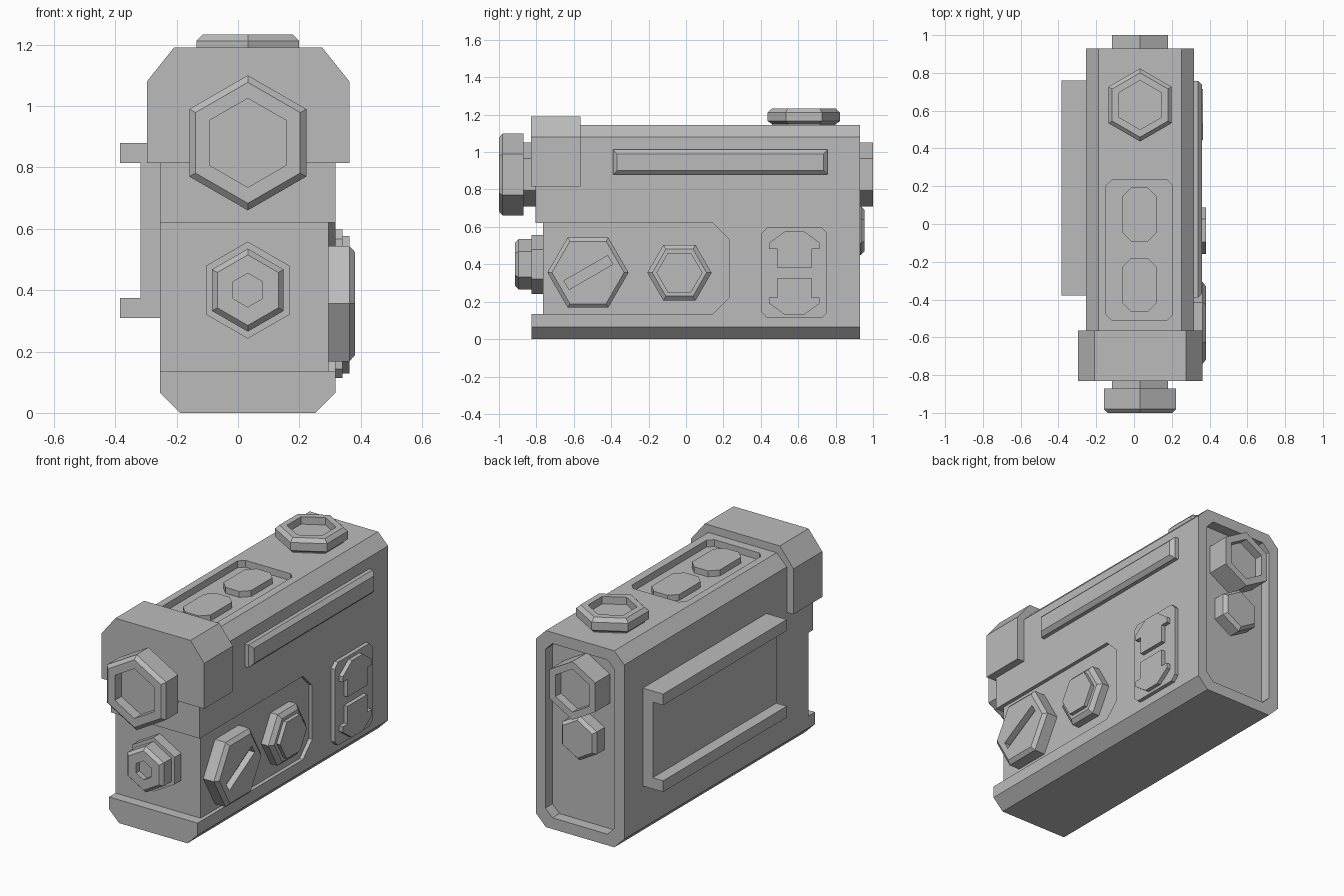
import bpy, bmesh, math
from mathutils import Vector

old = bpy.data.objects.get("Cube")
if old:
    bpy.data.objects.remove(old, do_unlink=True)

GREY = (0.5, 0.5, 0.5, 1)
mat = bpy.data.materials.new("plain grey")
mat.use_nodes = True
mat.diffuse_color = GREY
mat.node_tree.nodes["Principled BSDF"].inputs["Base Color"].default_value = GREY

MID = 0.032                      # centre line of the housing
LEFT, RIGHT = -0.254, 0.317      # housing sides


def place(axis, u, v, n):
    """Map sketch coordinates to space; n runs along the axis."""
    return Vector({"x": (n, u, v), "y": (u, n, v), "z": (u, v, n)}[axis])


def loft(name, axis, rings):
    """Skin rings of equal length, given as (outline, height), and cap the ends."""
    bm = bmesh.new()
    loops = [[bm.verts.new(place(axis, u, v, h)) for u, v in pts] for pts, h in rings]
    for a, b in zip(loops, loops[1:]):
        for i in range(len(a)):
            j = (i + 1) % len(a)
            bm.faces.new((a[i], a[j], b[j], b[i]))
    bm.faces.new(loops[0])
    bm.faces.new(loops[-1])
    bmesh.ops.recalc_face_normals(bm, faces=bm.faces)
    me = bpy.data.meshes.new(name)
    bm.to_mesh(me)
    bm.free()
    me.materials.append(mat)
    ob = bpy.data.objects.new(name, me)
    bpy.context.collection.objects.link(ob)
    return ob


def prism(name, axis, pts, lo, hi):
    return loft(name, axis, [(pts, lo), (pts, hi)])


def rect(u0, u1, v0, v1, c=(0, 0, 0, 0), d=None):
    """Rectangle with cut corners, sizes from lower left counterclockwise."""
    c = (c,) * 4 if isinstance(c, (int, float)) else c
    d = d or c
    corners = [((u0, v0), 1, 1), ((u1, v0), -1, 1), ((u1, v1), -1, -1), ((u0, v1), 1, -1)]
    pts = []
    for k, ((u, v), su, sv) in enumerate(corners):
        if not c[k]:
            pts.append((u, v))
            continue
        pair = [(u, v + sv * d[k]), (u + su * c[k], v)]
        pts += pair if k % 2 == 0 else pair[::-1]
    return pts


def hex_knob(name, axis, u, v, profile, turn=90):
    """Six sided turned part from (radius, height) steps."""
    angles = [math.radians(turn + 60 * i) for i in range(6)]
    return loft(name, axis, [([(u + r * math.cos(a), v + r * math.sin(a)) for a in angles], h)
                             for r, h in profile])


def cut(target, cutter):
    mod = target.modifiers.new("cut", "BOOLEAN")
    mod.operation, mod.solver, mod.object = "DIFFERENCE", "EXACT", cutter
    cutter.hide_render = True
    cutter.hide_set(True)
    cutter.display_type = "WIRE"


# Main housing with its stepped front, side, rear and top recesses
housing = prism("housing", "y", rect(LEFT, RIGHT, 0, 1.145, 0.065), -0.825, 0.93)
cut(housing, prism("front_lower_cutter", "y", rect(-0.5, 0.5, 0.135, 0.62), -1.1, -0.765))
cut(housing, prism("front_upper_cutter", "y", rect(-0.5, 0.5, 0.619, 1.3), -1.1, -0.805))
cut(housing, prism("side_recess_cutter", "x",
                   rect(-1.1, 0.23, 0.135, 0.62, (0, 0.085, 0.085, 0)), 0.295, 0.5))
cut(housing, prism("rear_recess_cutter", "y", rect(-0.19, 0.255, 0.065, 1.08, 0.045), 0.865, 1.1))
cut(housing, prism("top_recess_cutter", "z", rect(-0.147, 0.205, -0.51, 0.235, 0.03), 1.105, 1.3))

# Front hood
prism("front_hood", "y", rect(-0.297, 0.363, 0.815, 1.19, (0, 0, 0.088, 0.088),
                              (0, 0, 0.11, 0.11)), -0.83, -0.565)

# Front lens and front knob
hex_knob("front_lens", "y", MID, 0.88, [(0.17, -0.8), (0.17, -0.87), (0.22, -0.87), (0.22, -0.98),
                                        (0.197, -1.0), (0.145, -1.0), (0.145, -0.94)])
hex_knob("front_knob", "y", MID, 0.4, [(0.158, -0.75), (0.158, -0.825), (0.135, -0.825),
                                       (0.135, -0.895), (0.115, -0.915), (0.055, -0.915),
                                       (0.055, -0.885)])

# Rear eyepiece and rear button
hex_knob("rear_eyepiece", "y", MID, 0.88, [(0.17, 0.85), (0.17, 1.0), (0.125, 1.0), (0.125, 0.95)])
hex_knob("rear_button", "y", MID, 0.58, [(0.13, 0.85), (0.13, 0.935), (0.11, 0.955)])

# Top dial and top buttons
hex_knob("top_dial", "z", MID, 0.63, [(0.17, 1.13), (0.17, 1.15), (0.193, 1.165), (0.193, 1.212),
                                      (0.17, 1.233), (0.13, 1.233), (0.13, 1.19)])
for name, y in (("top_button_rear", 0.05), ("top_button_front", -0.323)):
    prism(name, "z", rect(-0.06, 0.118, y - 0.143, y + 0.143, 0.045), 1.09, 1.14)

# Slotted side knob
slotted = hex_knob("slotted_knob", "x", -0.524, 0.356,
                   [(0.217, 0.28), (0.217, 0.363), (0.193, 0.382)], 0)
tilt = math.radians(30)
slot = [(-0.522 + u * math.cos(tilt) - v * math.sin(tilt),
         0.356 + u * math.sin(tilt) + v * math.cos(tilt))
        for u, v in rect(-0.135, 0.135, -0.027, 0.027)]
cut(slotted, prism("slot_cutter", "x", slot, 0.345, 0.5))

# Stepped side knob
hex_knob("stepped_knob", "x", -0.035, 0.355, [(0.172, 0.28), (0.172, 0.34), (0.145, 0.36),
                                              (0.123, 0.36), (0.123, 0.382)], 0)

# Arrow panel with raised up and down arrows
prism("arrow_panel", "x", rect(0.405, 0.755, 0.113, 0.597, 0.03), 0.3, 0.34)
half = [(0.09, 0.38), (0.09, 0.483), (0.135, 0.483), (0.135, 0.515), (0.05, 0.577)]
arrow = half + [(-u, v) for u, v in reversed(half)]
for name, flip in (("up_arrow", False), ("down_arrow", True)):
    prism(name, "x", [(0.58 + u, 0.706 - v if flip else v) for u, v in arrow], 0.32, 0.364)

# Bevelled grip bar on the knob side
loft("grip_bar", "x", [(rect(-0.39, 0.757, 0.88, 1.013), 0.3),
                       (rect(-0.39, 0.757, 0.88, 1.013), 0.34),
                       (rect(-0.368, 0.735, 0.902, 0.991), 0.361)])

# Mounting channel on the opposite side
prism("mounting_channel", "y", [(-0.24, 0.31), (-0.385, 0.31), (-0.385, 0.375), (-0.318, 0.375),
                                (-0.318, 0.815), (-0.385, 0.815), (-0.385, 0.88), (-0.24, 0.88)],
      -0.378, 0.76)
